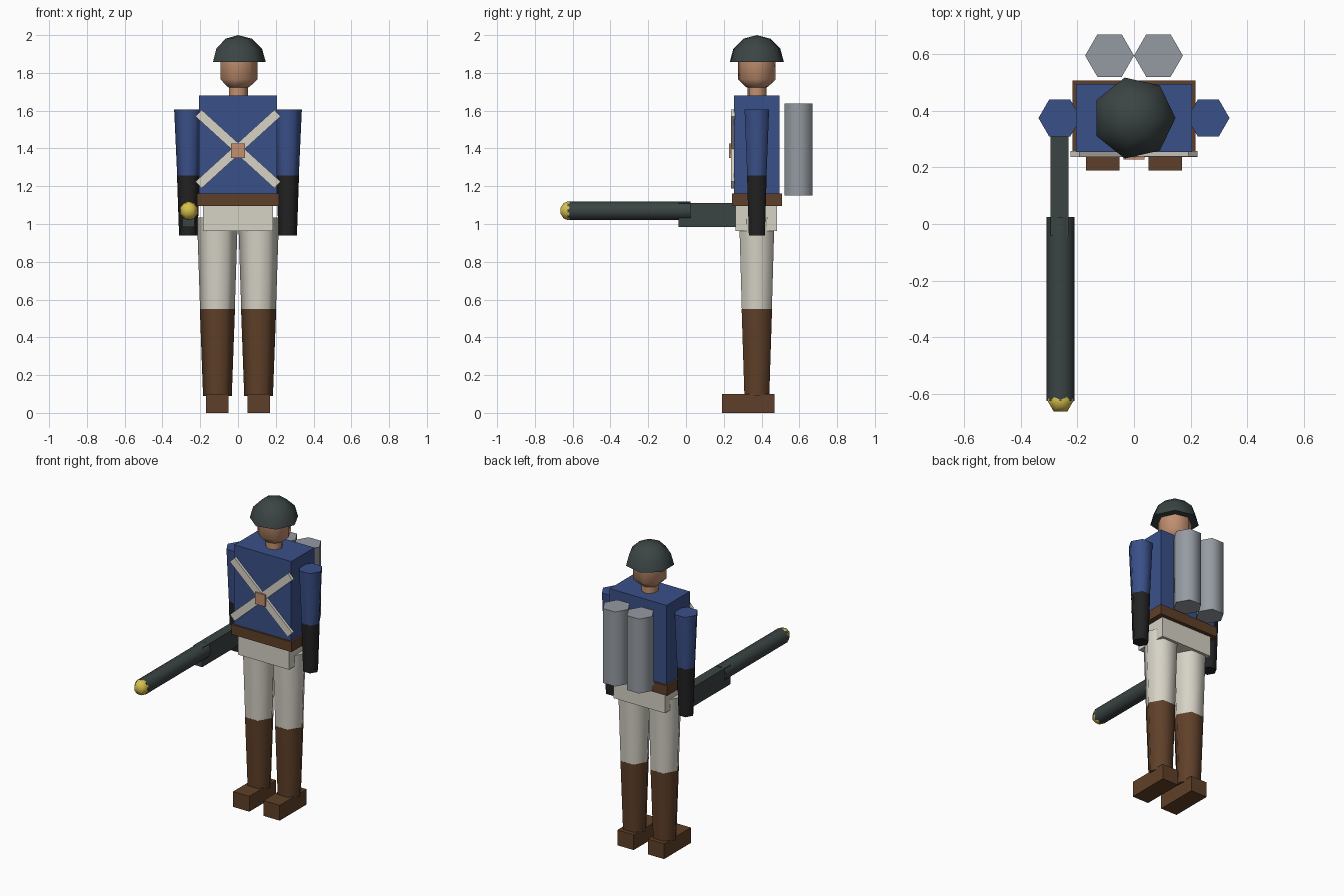
import bpy, bmesh, math
from mathutils import Matrix, Vector

cube = bpy.data.objects.get("Cube")
if cube:
    bpy.data.objects.remove(cube)


def material(name, hex_code):
    def linear(v):
        v /= 255
        return v / 12.92 if v <= 0.04045 else ((v + 0.055) / 1.055) ** 2.4
    col = (*[linear(b) for b in bytes.fromhex(hex_code)], 1)
    m = bpy.data.materials.new(name)
    m.use_nodes = True
    m.diffuse_color = col
    m.node_tree.nodes["Principled BSDF"].inputs["Base Color"].default_value = col
    return m


BLUE = material("blue cloth", "3A5089")
CREAM = material("cream cloth", "D6D2C6")
BROWN = material("brown leather", "5F4029")
BLACK = material("black glove", "222222")
METAL = material("dark gunmetal", "3B4444")
STEEL = material("grey steel", "959BA2")
SKIN = material("skin tan", "C29070")
BRASS = material("yellow brass", "D6BF4C")


def finish(name, bm, mat, smooth=False):
    bmesh.ops.recalc_face_normals(bm, faces=bm.faces)
    me = bpy.data.meshes.new(name)
    bm.to_mesh(me)
    bm.free()
    ob = bpy.data.objects.new(name, me)
    bpy.context.collection.objects.link(ob)
    me.materials.append(mat)
    if smooth:
        bpy.ops.object.select_all(action="DESELECT")
        bpy.context.view_layer.objects.active = ob
        ob.select_set(True)
        bpy.ops.object.shade_smooth_by_angle(angle=math.radians(64))
    return ob


def box(name, mat, center, size, tilt=0):
    bm = bmesh.new()
    bmesh.ops.create_cube(bm, size=1)
    bm.transform(Matrix.Translation(center) @ Matrix.Rotation(tilt, 4, "Y")
                 @ Matrix.Diagonal((*size, 1)))
    return finish(name, bm, mat)


def turned(name, mat, profile, sides, center, tip=0):
    """Revolve (radius, height) pairs about z; a zero radius closes to a point."""
    bm = bmesh.new()
    rings = []
    for r, z in profile:
        n = sides if r else 1
        rings.append([bm.verts.new((r * math.cos(math.tau * i / sides),
                                    r * math.sin(math.tau * i / sides), z))
                      for i in range(n)])
    for a, b in zip(rings, rings[1:]):
        for i in range(sides):
            j = (i + 1) % sides
            quad = [a[i % len(a)], a[j % len(a)], b[j % len(b)], b[i % len(b)]]
            bm.faces.new(list(dict.fromkeys(quad)))
    for ring in (rings[0], rings[-1]):
        if len(ring) > 1:
            bm.faces.new(ring)
    bm.transform(Matrix.Translation(center) @ Matrix.Rotation(tip, 4, "X"))
    return finish(name, bm, mat, True)


Y = 0.375  # depth of the body axis

# Torso, belt and hips
box("torso", BLUE, (0, Y, 1.42), (0.412, 0.24, 0.52))
box("belt", BROWN, (0, Y, 1.128), (0.436, 0.264, 0.065))
box("hips", CREAM, (0, Y - 0.002, 1.032), (0.37, 0.22, 0.136))

# Crossed straps and buckle
angle = math.radians(42.3)
box("strap_falling", CREAM, (0, 0.248, 1.397), (0.565, 0.02, 0.048), angle)
box("strap_rising", CREAM, (0, 0.249, 1.397), (0.565, 0.02, 0.048), -angle)
box("buckle", SKIN, (0, 0.242, 1.387), (0.074, 0.028, 0.076))

# Head, neck and helmet
turned("neck", SKIN, [(0.052, 1.66), (0.052, 1.76)], 7, (0, Y, 0))
turned("head", SKIN, [(0, 1.708), (0.06, 1.725), (0.102, 1.765), (0.102, 1.87)],
       7, (0, Y, 0))
dome = [(0.147 * math.cos(math.radians(a)), 0.143 * math.sin(math.radians(a)))
        for a in (0, 30, 60)] + [(0, 0.143)]
turned("helmet", METAL, dome, 7, (0, Y, 1.857))

# Limbs and back tanks on both sides
for side, s in (("right", -1), ("left", 1)):
    arm = (s * 0.263, Y, 0)
    leg = (s * 0.109, Y, 0)
    turned(side + "_sleeve", BLUE, [(0.059, 1.255), (0.075, 1.605)], 6, arm)
    turned(side + "_glove", BLACK, [(0.049, 0.94), (0.06, 1.257)], 6, arm)
    turned(side + "_trouser_leg", CREAM, [(0.092, 0.55), (0.108, 1.035)], 6, leg)
    turned(side + "_boot_shaft", BROWN, [(0.076, 0.09), (0.093, 0.55)], 6, leg)
    box(side + "_shoe", BROWN, (s * 0.11, 0.329, 0.05), (0.118, 0.278, 0.1))
    turned(side + "_tank", STEEL, [(0.0865, 1.15), (0.0865, 1.637)], 6,
           (s * 0.0865, 0.596, 0))

# Long gun held in the right hand
box("gun_stock", METAL, (-0.263, 0.165, 1.048), (0.064, 0.41, 0.126))
turned("gun_barrel", METAL, [(0.05, -0.025), (0.05, 0.627)], 8,
       (-0.26, 0, 1.07), math.pi / 2)
ball = [(0, -0.05)] + [(0.05 * math.cos(math.radians(a)), 0.05 * math.sin(math.radians(a)))
                       for a in (-54, -18, 18, 54)] + [(0, 0.05)]
turned("muzzle_ball", BRASS, ball, 6, (-0.26, -0.623, 1.07))
